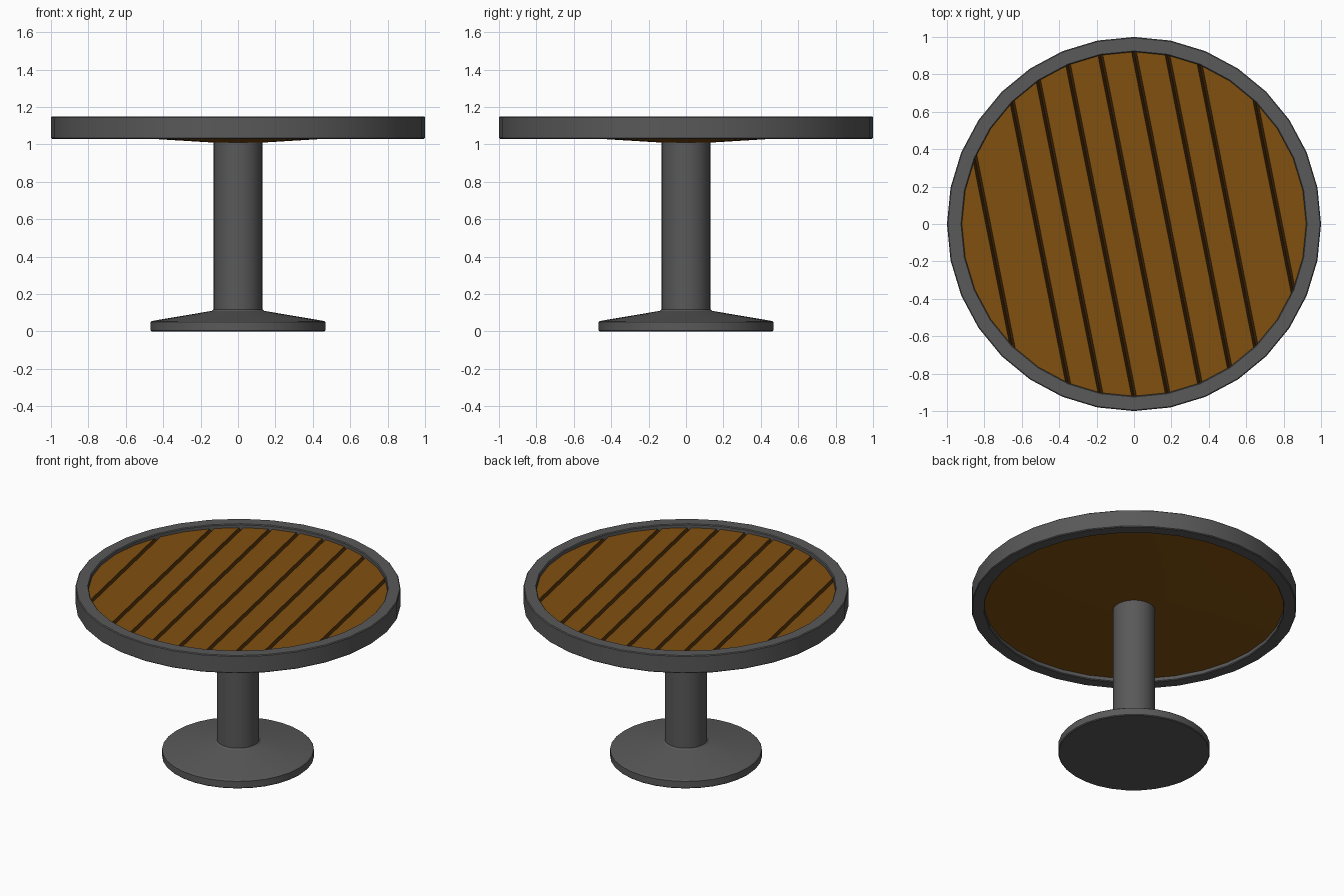
import bpy, bmesh, math
from mathutils import Vector

if "Cube" in bpy.data.objects:
    bpy.data.objects.remove(bpy.data.objects["Cube"])

SIDES = 32
INNER = 0.92
TOP = 1.125


def material(name, rgb):
    m = bpy.data.materials.new(name)
    m.diffuse_color = (*rgb, 1)
    m.use_nodes = True
    m.node_tree.nodes["Principled BSDF"].inputs["Base Color"].default_value = m.diffuse_color
    return m


metal = material("dark_metal", (0.1, 0.1, 0.1))
wood = material("wood", (0.22, 0.08, 0.005))
groove = material("groove_wood", (0.06, 0.022, 0.002))


def lathe(bm, profile, closed=False):
    """Spin (radius, z) points round z; radius 0 gives a pole."""
    rings = []
    for r, z in profile:
        if r == 0:
            rings.append([bm.verts.new((0, 0, z))] * SIDES)
        else:
            rings.append([bm.verts.new((r * math.cos(2 * math.pi * i / SIDES),
                                        r * math.sin(2 * math.pi * i / SIDES), z))
                          for i in range(SIDES)])
    pairs = list(zip(rings, rings[1:])) + ([(rings[-1], rings[0])] if closed else [])
    for a, b in pairs:
        for i in range(SIDES):
            j = (i + 1) % SIDES
            bm.faces.new(list(dict.fromkeys((a[i], a[j], b[j], b[i]))))
    return rings


def finish(bm, name, mats, smooth=True):
    me = bpy.data.meshes.new(name)
    bm.to_mesh(me)
    bm.free()
    ob = bpy.data.objects.new(name, me)
    bpy.context.collection.objects.link(ob)
    for m in mats:
        me.materials.append(m)
    if smooth:
        bpy.ops.object.select_all(action='DESELECT')
        ob.select_set(True)
        bpy.context.view_layer.objects.active = ob
        bpy.ops.object.shade_smooth_by_angle(angle=math.radians(25))
    return ob


# Pedestal: disc foot, sloped shoulder and round column
bm = bmesh.new()
lathe(bm, [(0, 0), (0.462, 0), (0.467, 0.005), (0.467, 0.05), (0.46, 0.056),
           (0.14, 0.11), (0.13, 0.118), (0.13, 1.02), (0, 1.02)])
finish(bm, "pedestal", [metal])

# Rim band around the table top
bm = bmesh.new()
lathe(bm, [(INNER + 0.005, 1.03), (0.995, 1.03), (1.0, 1.035), (1.0, 1.145),
           (0.995, 1.15), (INNER + 0.005, 1.15), (INNER, 1.145), (INNER, 1.035)], closed=True)
finish(bm, "rim", [metal])

# Planked top with V grooves running between rim corners
bm = bmesh.new()
ring = [bm.verts.new((INNER * math.cos(2 * math.pi * i / SIDES),
                      INNER * math.sin(2 * math.pi * i / SIDES), TOP)) for i in range(SIDES)]
bm.faces.new(ring)
step = 2 * math.pi / SIDES
normal = Vector((math.cos(step), math.sin(step), 0))
offsets = [INNER * math.cos(step * k) for k in (3, 5, 6, 7, 8, 9, 10, 11, 13)]
half, depth = 0.013, 0.022
for o in offsets:
    for d in (-half, 0, half):
        bmesh.ops.bisect_plane(bm, geom=bm.verts[:] + bm.edges[:] + bm.faces[:], dist=1e-5,
                               plane_co=normal * (o + d), plane_no=normal)
for f in bm.faces:
    c = f.calc_center_median().dot(normal)
    if any(abs(c - o) < half for o in offsets):
        f.material_index = 1
for v in bm.verts:
    if any(abs(v.co.dot(normal) - o) < 1e-4 for o in offsets):
        v.co.z -= depth
finish(bm, "planked_top", [wood, groove], smooth=False)

# Shallow conical underside of the boards
bm = bmesh.new()
lathe(bm, [(0.12, 1.01), (0.135, 1.01), (INNER, 1.058)])
bmesh.ops.reverse_faces(bm, faces=[f for f in bm.faces if f.normal.z > 0])
bm.normal_update()
for f in bm.faces:
    if f.normal.z > 0:
        f.normal_flip()
finish(bm, "top_underside", [wood])
